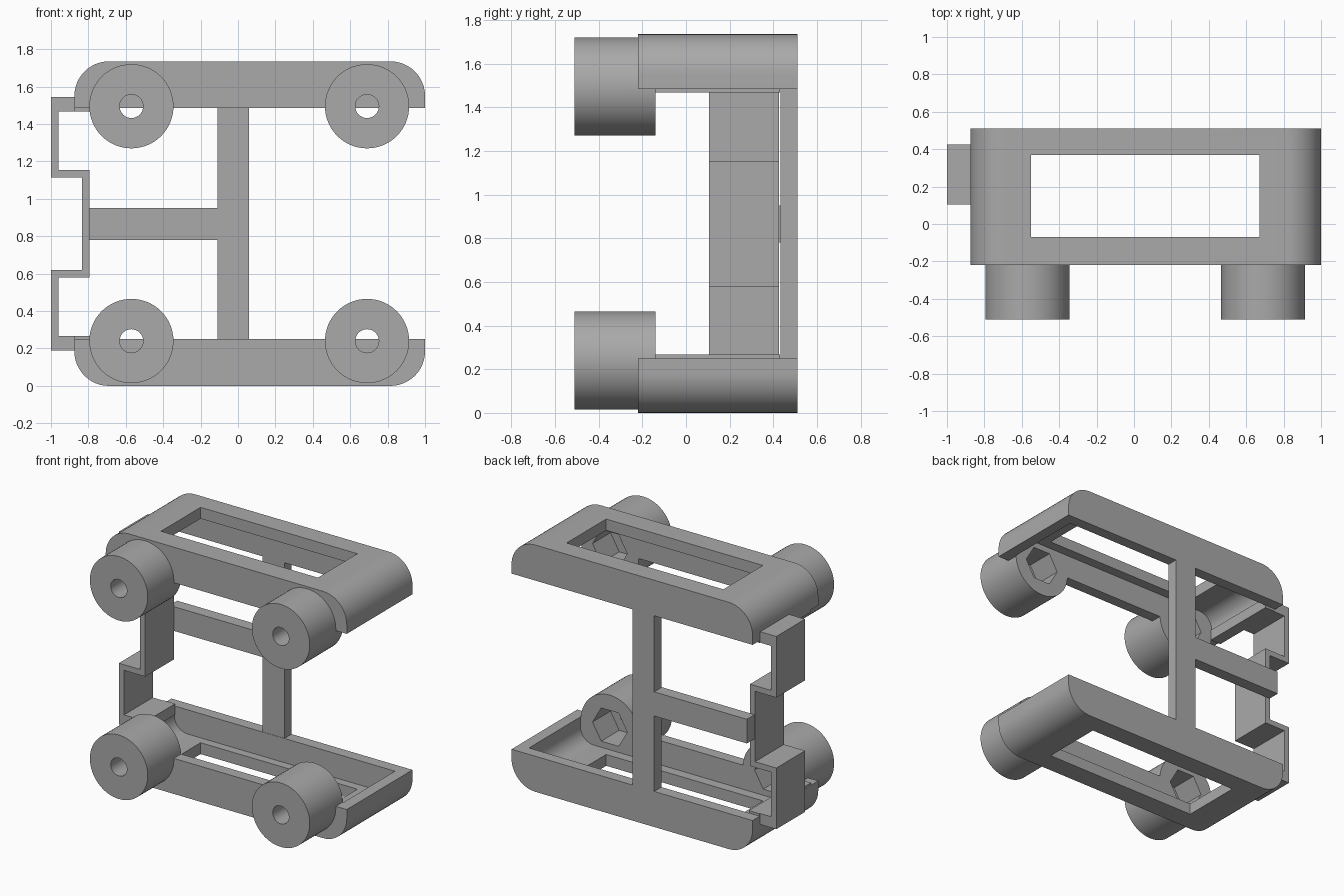
import bpy, bmesh, math
from mathutils import Matrix, Vector

if "Cube" in bpy.data.objects:
    bpy.data.objects.remove(bpy.data.objects["Cube"])

MID = 0.8675          # mirror height between the two trays
WALL = 0.08
WHEEL_X = (-0.57, 0.69)
WHEEL_Z = 0.24

grey = bpy.data.materials.new("plain_grey")
grey.use_nodes = True
grey.diffuse_color = (0.4, 0.4, 0.4, 1)
grey.node_tree.nodes["Principled BSDF"].inputs["Base Color"].default_value = (0.4, 0.4, 0.4, 1)


def make(name, bm):
    bmesh.ops.recalc_face_normals(bm, faces=bm.faces)
    mesh = bpy.data.meshes.new(name)
    bm.to_mesh(mesh)
    bm.free()
    mesh.materials.append(grey)
    # origin sits on the mirror height
    mesh.transform(Matrix.Translation((0, 0, -MID)))
    ob = bpy.data.objects.new(name, mesh)
    ob.location.z = MID
    bpy.context.collection.objects.link(ob)
    return ob


def extrude(name, profile, y0, y1):
    """Prism from an (x, z) outline, running from y0 to y1."""
    bm = bmesh.new()
    face = bm.faces.new([bm.verts.new((x, y0, z)) for x, z in profile])
    out = bmesh.ops.extrude_face_region(bm, geom=[face])
    moved = [v for v in out["geom"] if isinstance(v, bmesh.types.BMVert)]
    bmesh.ops.translate(bm, verts=moved, vec=Vector((0, y1 - y0, 0)))
    return make(name, bm)


def rect(x0, x1, z0, z1):
    return [(x0, z0), (x1, z0), (x1, z1), (x0, z1)]


def ring(x, z, r, n):
    return [(x + r * math.cos(2 * math.pi * i / n),
             z + r * math.sin(2 * math.pi * i / n)) for i in range(n)]


def trough(x0, x1, z0, z1, r, n=12):
    """Outline with rounded lower corners."""
    pts = [(x1, z1), (x0, z1)]
    for cx, start in ((x0 + r, math.pi), (x1 - r, 1.5 * math.pi)):
        for i in range(n + 1):
            a = start + i * math.pi / 2 / n
            pts.append((cx + r * math.cos(a), z0 + r + r * math.sin(a)))
    return pts


def apply(ob, mod):
    bpy.context.view_layer.objects.active = ob
    bpy.ops.object.modifier_apply(modifier=mod.name)


def combine(ob, other, operation):
    mod = ob.modifiers.new("combine", "BOOLEAN")
    mod.operation = operation
    mod.solver = "EXACT"
    mod.object = other
    apply(ob, mod)
    bpy.data.objects.remove(other)


def mirror_up(ob):
    mod = ob.modifiers.new("mirror", "MIRROR")
    mod.use_axis = (False, False, True)
    mod.use_mirror_merge = False
    apply(ob, mod)


# Rounded tray with two bosses on its front wall
tray = extrude("trays_with_bosses", trough(-0.875, 1.0, 0, 0.25, 0.185), -0.22, 0.51)
for x in WHEEL_X:
    combine(tray, extrude("boss", ring(x, WHEEL_Z, 0.225, 64), -0.51, -0.11), "UNION")

# Hollow inside and floor window
combine(tray, extrude("cavity", trough(-0.797, 0.92, WALL, 0.6, 0.105), -0.14, 0.43), "DIFFERENCE")
combine(tray, extrude("window", rect(-0.55, 0.67, -0.1, 0.2), -0.07, 0.37), "DIFFERENCE")

# Bolt bores and hexagonal nut pockets
for x in WHEEL_X:
    combine(tray, extrude("bore", ring(x, WHEEL_Z, 0.063, 32), -0.6, 0), "DIFFERENCE")
    combine(tray, extrude("pocket", ring(x, WHEEL_Z, 0.135, 6), -0.34, 0), "DIFFERENCE")
mirror_up(tray)

# Raised lip along the tray end, where the bracket attaches
lip = extrude("end_lips", rect(-0.874, -0.79, 0.19, 0.267), -0.14, 0.43)
mirror_up(lip)

# Back post and cross bar
extrude("back_post", rect(-0.11, 0.06, 0.24, 2 * MID - 0.24), 0.432, 0.51)
extrude("cross_bar", rect(-0.83, -0.1, 0.78, 0.95), 0.424, 0.5099)

# Stepped side bracket: outline of the lower half, then its mirror image
outer = [(-0.8, 0.19), (-1.0, 0.19), (-1.0, 0.62), (-0.835, 0.62)]
inner = [(-0.795, 0.58), (-0.96, 0.58), (-0.96, 0.267), (-0.8, 0.267)]


def flip(points):
    return [(x, 2 * MID - z) for x, z in reversed(points)]


extrude("side_bracket", outer + flip(outer) + flip(inner) + inner, 0.105, 0.425)

# Smooth the round parts, keep the edges crisp
bpy.ops.object.select_all(action="DESELECT")
tray.select_set(True)
bpy.context.view_layer.objects.active = tray
bpy.ops.object.shade_smooth_by_angle(angle=math.radians(30))
